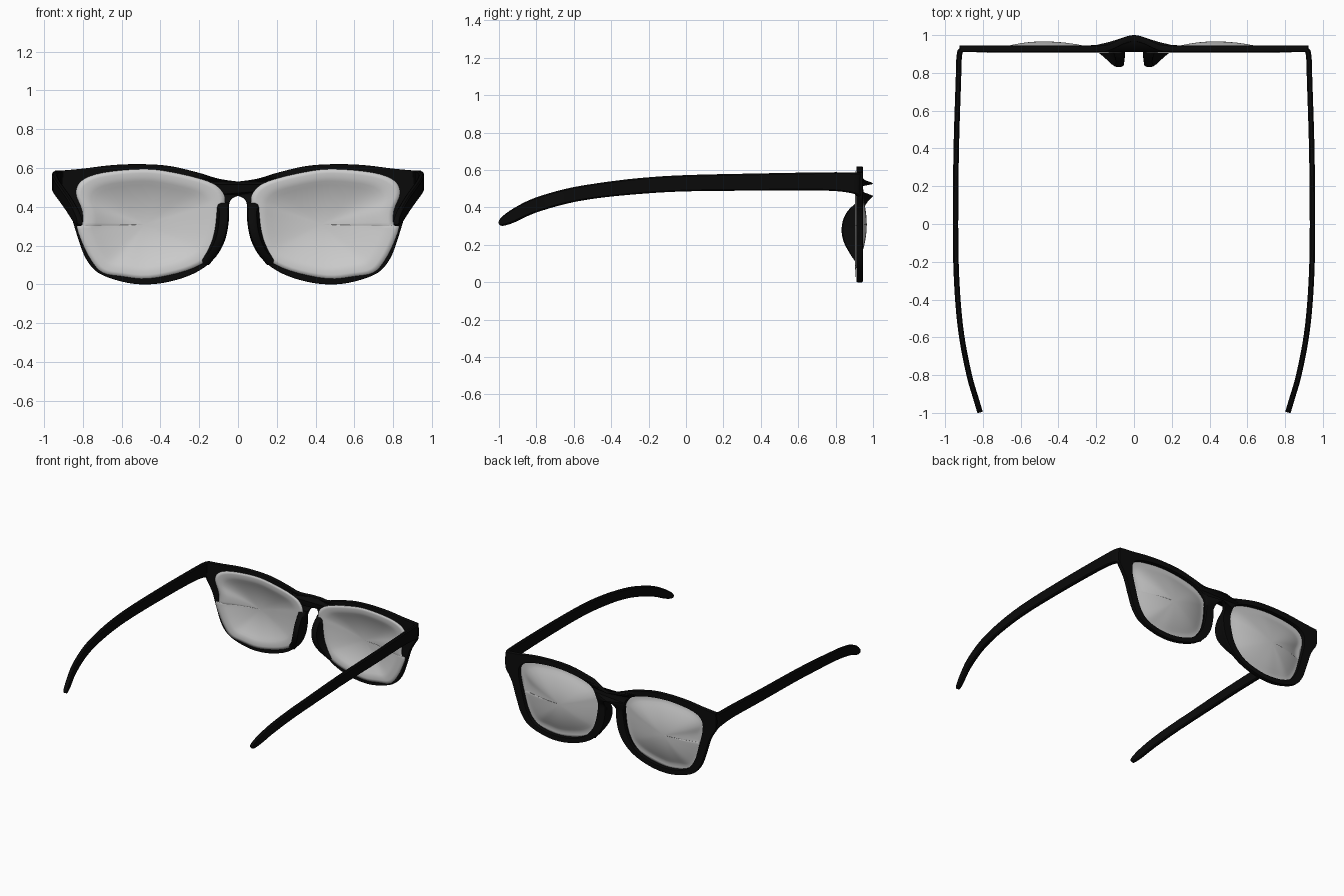
import bpy, bmesh, math
from mathutils import Vector

cube = bpy.data.objects.get("Cube")
if cube:
    bpy.data.objects.remove(cube, do_unlink=True)


def material(name, colour, rough):
    m = bpy.data.materials.new(name)
    m.use_nodes = True
    m.diffuse_color = colour
    node = m.node_tree.nodes["Principled BSDF"]
    node.inputs["Base Color"].default_value = colour
    node.inputs["Roughness"].default_value = rough
    return m


black = material("black plastic", (0.003, 0.003, 0.003, 1), 0.5)
silver = material("silver lens", (0.6, 0.6, 0.6, 1), 0.5)


def smooth_path(points, steps, closed=False):
    """Catmull-Rom samples through points of any dimension."""
    n = len(points)
    pick = (lambda i: points[i % n]) if closed else (lambda i: points[max(0, min(n - 1, i))])
    out = []
    for i in range(n if closed else n - 1):
        p0, p1, p2, p3 = (pick(i + k) for k in (-1, 0, 1, 2))
        for s in range(steps):
            t = s / steps
            out.append(tuple(
                0.5 * (2 * b + (c - a) * t + (2 * a - 5 * b + 4 * c - d) * t ** 2
                       + (3 * b - a - 3 * c + d) * t ** 3)
                for a, b, c, d in zip(p0, p1, p2, p3)))
    if not closed:
        out.append(tuple(points[-1]))
    return out


def finish(obj, mat, angle=40):
    obj.data.materials.clear()
    obj.data.materials.append(mat)
    bpy.ops.object.select_all(action='DESELECT')
    obj.select_set(True)
    bpy.context.view_layer.objects.active = obj
    bpy.ops.object.shade_smooth_by_angle(angle=math.radians(angle))


def mesh_object(name, bm, mat, mirror=False, angle=40):
    bmesh.ops.recalc_face_normals(bm, faces=bm.faces)
    mesh = bpy.data.meshes.new(name)
    bm.to_mesh(mesh)
    bm.free()
    obj = bpy.data.objects.new(name, mesh)
    bpy.context.collection.objects.link(obj)
    finish(obj, mat, angle)
    if mirror:
        obj.modifiers.new("mirror", 'MIRROR').use_clip = False
    return obj


def loft(name, rings, mat):
    """Skin closed rings into a capped, mirrored solid."""
    bm = bmesh.new()
    loops = [[bm.verts.new(p) for p in ring] for ring in rings]
    for a, b in zip(loops, loops[1:]):
        for i in range(len(a)):
            j = (i + 1) % len(a)
            bm.faces.new((a[i], a[j], b[j], b[i]))
    bm.faces.new(loops[0])
    bm.faces.new(loops[-1])
    return mesh_object(name, bm, mat, mirror=True)


# Front frame: outline with two openings, filled and extruded
MID_Y, HALF = 0.928, 0.017
top = [(0, .53), (.1, .545), (.2, .575), (.35, .61), (.5, .62), (.65, .615), (.8, .597), (.92, .586)]
side = [(.925, .53), (.92, .46), (.89, .41), (.86, .35), (.825, .24), (.785, .135), (.72, .06),
        (.6, .015), (.48, 0), (.35, .015), (.22, .06), (.125, .13), (.07, .22), (.048, .32),
        (.047, .40), (.035, .438), (0, .457)]
half = smooth_path(top, 5)[:-1] + smooth_path([top[-1]] + side, 5)
outline = half + [(-x, z) for x, z in half[-2:0:-1]]
opening = smooth_path([(.5, .577), (.3, .557), (.17, .51), (.115, .42), (.12, .3), (.16, .18),
                       (.25, .09), (.4, .045), (.55, .045), (.67, .085), (.735, .17),
                       (.775, .3), (.805, .43), (.79, .51), (.7, .556)], 5, True)

BEVEL = 0.005
curve = bpy.data.curves.new("frame_profile", 'CURVE')
curve.dimensions = '2D'
curve.fill_mode = 'BOTH'
curve.extrude = HALF - BEVEL
curve.bevel_depth = BEVEL
curve.bevel_resolution = 1
curve.offset = -BEVEL
for loop in (outline, opening, [(-x, z) for x, z in reversed(opening)]):
    spline = curve.splines.new('POLY')
    spline.points.add(len(loop) - 1)
    for p, (x, z) in zip(spline.points, loop):
        p.co = (x, z, 0, 1)
    spline.use_cyclic_u = True
helper = bpy.data.objects.new("frame_profile", curve)
bpy.context.collection.objects.link(helper)
bpy.context.view_layer.update()
mesh = bpy.data.meshes.new_from_object(helper.evaluated_get(bpy.context.evaluated_depsgraph_get()))
bpy.data.objects.remove(helper, do_unlink=True)

# Stand the frame up and push the bridge forward
for v in mesh.vertices:
    x, z, depth = v.co
    across = math.cos(min(abs(x) / 0.17, 1) * math.pi / 2) ** 2
    rise = max(0, min(1, (z - 0.39) / 0.07))
    v.co = (x, MID_Y - depth + 0.055 * across * rise, z)
frame = bpy.data.objects.new("front_frame", mesh)
bpy.context.collection.objects.link(frame)
finish(frame, black, 35)

# Lenses: domed sheets seated against the rear of the rims
lens_edge = smooth_path([(.5, .594), (.35, .58), (.15, .53), (.075, .47), (.068, .40), (.075, .30),
                         (.1, .2), (.15, .13), (.27, .07), (.46, .03), (.6, .042), (.7, .062),
                         (.76, .13), (.805, .22), (.83, .298), (.803, .306), (.803, .38),
                         (.835, .47), (.805, .535), (.7, .575)], 4, True)


def lens(name, sign, centre_x):
    bm = bmesh.new()
    steps, seat = 14, 0.84
    rings = []
    for k in range(1, steps + 1):
        r = k / steps
        y = 0.906 + 0.059 * max(0, 1 - (r / seat) ** 2)
        rings.append([bm.verts.new((centre_x + (sign * x - centre_x) * r, y, 0.31 + (z - 0.31) * r))
                      for x, z in lens_edge])
    hub = bm.verts.new((centre_x, 0.965, 0.31))
    n = len(lens_edge)
    for i in range(n):
        j = (i + 1) % n
        bm.faces.new((hub, rings[0][i], rings[0][j]))
        for a, b in zip(rings, rings[1:]):
            bm.faces.new((a[i], b[i], b[j], a[j]))
    obj = mesh_object(name, bm, silver, angle=60)
    shell = obj.modifiers.new("thickness", 'SOLIDIFY')
    shell.thickness = 0.003
    shell.offset = 0


lens("left_lens", 1, 0.43)
lens("right_lens", -1, -0.48)

# Temples: rounded bars swept back, curving in and down at the ear
stations = [(.885, .93, .588, .45), (.912, .922, .587, .455), (.925, .89, .587, .475),
            (.93, .75, .588, .49), (.941, .4, .582, .49), (.945, 0, .573, .486),
            (.941, -.25, .557, .472), (.927, -.47, .53, .45), (.905, -.64, .5, .42),
            (.87, -.81, .45, .37), (.838, -.92, .395, .32), (.82, -.98, .352, .302),
            (.815, -.998, .33, .31)]
path = smooth_path(stations, 4)
rings = []
for i, (x, y, hi, lo) in enumerate(path):
    a, b = path[max(0, i - 1)], path[min(len(path) - 1, i + 1)]
    along = Vector((b[0] - a[0], b[1] - a[1], 0)).normalized()
    out = Vector((-along.y, along.x, 0))
    mid, tall = (hi + lo) / 2, (hi - lo) / 2
    corner = min(0.007, tall * 0.6)
    w = 0.0145
    section = [(w, tall - corner), (w - corner, tall), (corner - w, tall), (-w, tall - corner),
               (-w, corner - tall), (corner - w, -tall), (w - corner, -tall), (w, corner - tall)]
    rings.append([Vector((x, y, mid + v)) + out * u for u, v in section])
loft("temples", rings, black)

# Nose pads: wedges following the inner rims (height, inner x, depth behind rim)
pads = smooth_path([(.425, .05, .0), (.39, .047, .04), (.34, .047, .07), (.28, .054, .08),
                    (.22, .071, .07), (.16, .103, .04), (.10, .15, .0)], 4)
rings = []
for z, x, d in pads:
    back = 0.912 - max(d, 0)
    rings.append([(x, .925, z), (x, .9, z) if d > .02 else (x, .915, z), (x + .006, back + .004, z),
                  (x + .015, back, z), (x + .04, back, z), (x + .05, back + .006, z),
                  (x + .06, .915 - .3 * max(d, 0), z), (x + .075, .925, z)])
loft("nose_pads", rings, black)
